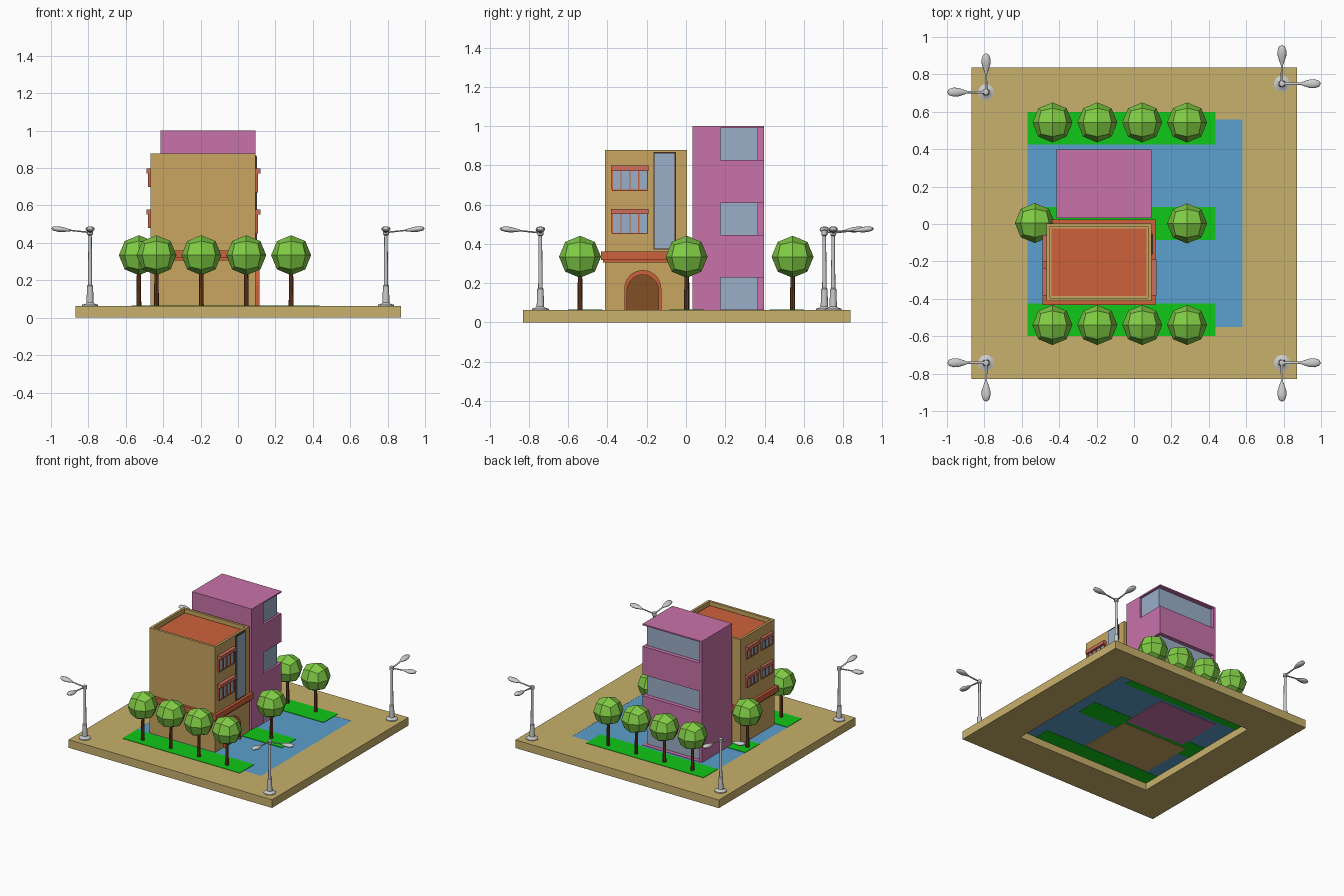
import bpy, bmesh, math
from mathutils import Matrix, Vector

if "Cube" in bpy.data.objects:
    bpy.data.objects.remove(bpy.data.objects["Cube"])

COL = {
    "sand": (.58, .44, .15), "tan": (.58, .38, .115), "pink": (.58, .17, .40),
    "water": (.107, .35, .61), "lawn": (.005, .58, .01), "leaf": (.22, .61, .06),
    "bark": (.17, .053, .013), "orange": (.61, .12, .045), "glass": (.33, .43, .58),
    "salmon": (.61, .156, .11), "door": (.22, .08, .018), "dark": (.05, .025, .012),
}
MATS = {}
for key, c in COL.items():
    MATS[key] = bpy.data.materials.new(key)
    MATS[key].diffuse_color = (*c, 1)


def add(name, bm, mat=None, smooth=False):
    bmesh.ops.recalc_face_normals(bm, faces=bm.faces)
    me = bpy.data.meshes.new(name)
    bm.to_mesh(me)
    bm.free()
    ob = bpy.data.objects.new(name, me)
    bpy.context.collection.objects.link(ob)
    if mat:
        me.materials.append(MATS[mat])
    if smooth:
        bpy.ops.object.select_all(action='DESELECT')
        ob.select_set(True)
        bpy.context.view_layer.objects.active = ob
        bpy.ops.object.shade_smooth_by_angle(angle=math.radians(40))
    return ob


def boxes(name, specs, mat=None):
    """One object from boxes given as (x0, x1, y0, y1, z0, z1)."""
    bm = bmesh.new()
    for x0, x1, y0, y1, z0, z1 in specs:
        m = Matrix.Translation(((x0 + x1) / 2, (y0 + y1) / 2, (z0 + z1) / 2)) @ \
            Matrix.Diagonal((x1 - x0, y1 - y0, z1 - z0, 1))
        bmesh.ops.create_cube(bm, size=1, matrix=m)
    return add(name, bm, mat)


def cut(ob, cutter):
    mod = ob.modifiers.new("cut", 'BOOLEAN')
    mod.operation, mod.solver, mod.object = 'DIFFERENCE', 'EXACT', cutter
    cutter.hide_render = True
    cutter.hide_viewport = True
    cutter.display_type = 'WIRE'


def lathe(bm, profile, matrix, n=16):
    """Revolve (radius, height) points about z, then place with matrix."""
    vs = [bm.verts.new((r, 0, h)) for r, h in profile]
    es = [bm.edges.new(p) for p in zip(vs, vs[1:])]
    geo = bmesh.ops.spin(bm, geom=vs + es, cent=(0, 0, 0), axis=(0, 0, 1),
                         angle=2 * math.pi, steps=n, use_duplicate=False)
    faces = {f for f in bm.faces if not f.tag}
    verts = {v for f in faces for v in f.verts}
    bmesh.ops.transform(bm, matrix=matrix, verts=list(verts))
    for f in faces:
        f.tag = True


# Ground: frame slab, blue paving in its opening, lawn strips
G = .063
slab = boxes("base_slab", [(-.868, .872, -.83, .838, 0, G)], "sand")
cut(slab, boxes("opening_cutter", [(-.57, .58, -.55, .56, -.1, .2)]))
boxes("paving", [(-.57, .58, -.55, .56, .056, .062)], "water")
for i, (a, b) in enumerate([(-.6, -.425), (-.085, .09), (.425, .6)]):
    boxes(f"lawn_{i}", [(-.57, .435, a, b, G, .066),
                        (-.57, .435, max(a, -.55), min(b, .56), .054, G)], "lawn")

# Tan building: box with recessed roof
X0, X1, Y0, Y1 = -.468, .094, -.413, .004
tan = boxes("tan_building", [(X0, X1, Y0, Y1, .052, .877)], "tan")
bm = bmesh.new()
bm.from_mesh(tan.data)
top = max(bm.faces, key=lambda f: f.calc_center_median().z)
bmesh.ops.inset_region(bm, faces=[top], thickness=.026)
low = bmesh.ops.extrude_face_region(bm, geom=[top])["geom"]
bmesh.ops.translate(bm, vec=(0, 0, -.035), verts=[v for v in low if isinstance(v, bmesh.types.BMVert)])
bmesh.ops.delete(bm, geom=[top], context='FACES')
bm.to_mesh(tan.data)
bm.free()
boxes("roof_panel", [(X0 + .027, X1 - .027, Y0 + .027, Y1 - .027, .84, .85)], "orange")

# Belt course round the tan building, in two steps
boxes("belt_course", [(X0 - d, X1 + d, Y0 - d, Y1 + d, a, b)
                      for d, a, b in ((.011, .305, .318), (.021, .318, .36))], "orange")


def window(name, side, y0, y1, z0, z1, panes):
    wall = X1 if side > 0 else X0

    def bx(d, *r):
        return (*sorted((wall - side * .005, wall + side * d)), *r)
    boxes(name + "_glass", [bx(.007, y0, y1, z0, z1)], "glass")
    step = (y1 - y0) / panes
    bars = [bx(.014, y0 + i * step - .003, y0 + i * step + .003, z0, z1) for i in range(panes + 1)]
    bars.append(bx(.012, y0, y1, z0 - .006, z0))
    boxes(name + "_bars", bars, "orange")
    boxes(name + "_hood", [bx(.027 if side > 0 else .021, y0 - .006, y1 + .006, z1, z1 + .026)], "salmon")


# Small windows: one column on the right wall, two on the left wall
for k, (z0, z1) in enumerate([(.455, .552), (.676, .772)]):
    window(f"right_window_{k}", 1, -.376, -.196, z0, z1, 4)
    for j, y in enumerate((-.31, -.13)):
        window(f"left_window_{k}{j}", -1, y - .065, y + .065, z0 + .03, z1, 3)

# Tall stair window
boxes("stair_window_frame", [(X1 - .005, X1 + .006, -.166, -.052, .37, .867)], "dark")
boxes("stair_window_glass", [(X1, X1 + .008, -.16, -.058, .376, .861)], "glass")


def arch(name, r, depth, mat):
    bm = bmesh.new()
    pts = [(-r, G)] + [(-r * math.cos(t), .172 + r * math.sin(t))
                       for t in (math.pi * i / 16 for i in range(17))] + [(r, G)]
    f = bm.faces.new([bm.verts.new((X1 - .005, -.22 + y, z)) for y, z in pts])
    ext = bmesh.ops.extrude_face_region(bm, geom=[f])["geom"]
    bmesh.ops.translate(bm, vec=(depth + .005, 0, 0), verts=[v for v in ext if isinstance(v, bmesh.types.BMVert)])
    return add(name, bm, mat)


# Arched doorway
surround = arch("door_surround", .094, .021, "orange")
hole = arch("door_cutter", .08, .05, None)
hole.data.transform(Matrix.Translation((-.02, 0, -.01)))
cut(surround, hole)
arch("door", .082, .008, "door")

# Pink tower with three notched corner glazing bands
tower = boxes("pink_tower", [(-.414, .094, .032, .398, .052, 1.0)], "pink")
levels = [.065 + .381 * i for i in range(3)]
cut(tower, boxes("band_cutter", [(-.395, .3, .177, .6, z, z + .163) for z in levels]))
boxes("tower_glass", [(-.4, .078, .17, .367, z - .002, z + .165) for z in levels], "glass")

# Trees: trunk and faceted ball crown
trees = [(x, y) for y in (-.54, .543) for x in (-.436, -.196, .044, .284)] + [(.284, .003), (-.53, .005)]
for i, (x, y) in enumerate(trees):
    bm = bmesh.new()
    bmesh.ops.create_cone(bm, cap_ends=True, segments=8, radius1=.013, radius2=.011, depth=.2,
                          matrix=Matrix.Translation((x, y, .16)))
    add(f"tree_trunk_{i}", bm, "bark")
    bm = bmesh.new()
    bmesh.ops.create_cube(bm, size=1)
    bmesh.ops.subdivide_edges(bm, edges=bm.edges[:], cuts=1, use_grid_fill=True)
    for v in bm.verts:
        v.co = v.co.normalized() * .107 + Vector((x, y, .334))
    add(f"tree_crown_{i}", bm, "leaf")

# Street lamps: stepped pole and two outward arms with teardrop heads
POLE = [(0, .06), (.043, .06), (.043, .069), (.024, .075), (.019, .08), (.016, .17), (.011, .175),
        (.009, .44), (.015, .445), (.015, .468), (0, .474)]
ARM = [(0, 0), (.007, 0), (.006, .1), (.013, .118), (.023, .15), (.024, .175), (.016, .2), (0, .209)]
for i, (x, y) in enumerate([(.791, .75), (-.791, .705), (-.791, -.742), (.791, -.742)]):
    bm = bmesh.new()
    lathe(bm, POLE, Matrix.Translation((x, y, 0)))
    for ang in (0 if x > 0 else math.pi, math.copysign(math.pi / 2, y)):
        lathe(bm, ARM, Matrix.Translation((x, y, .456)) @ Matrix.Rotation(ang, 4, 'Z')
              @ Matrix.Rotation(math.radians(84), 4, 'Y') @ Matrix.Diagonal((.6, 1, 1, 1)))
    bmesh.ops.remove_doubles(bm, verts=bm.verts, dist=.00005)
    add(f"street_lamp_{i}", bm, None, True)

for m in bpy.data.materials:
    if m.users and not m.is_grease_pencil:
        m.use_nodes = True
        m.node_tree.nodes["Principled BSDF"].inputs["Base Color"].default_value = m.diffuse_color
